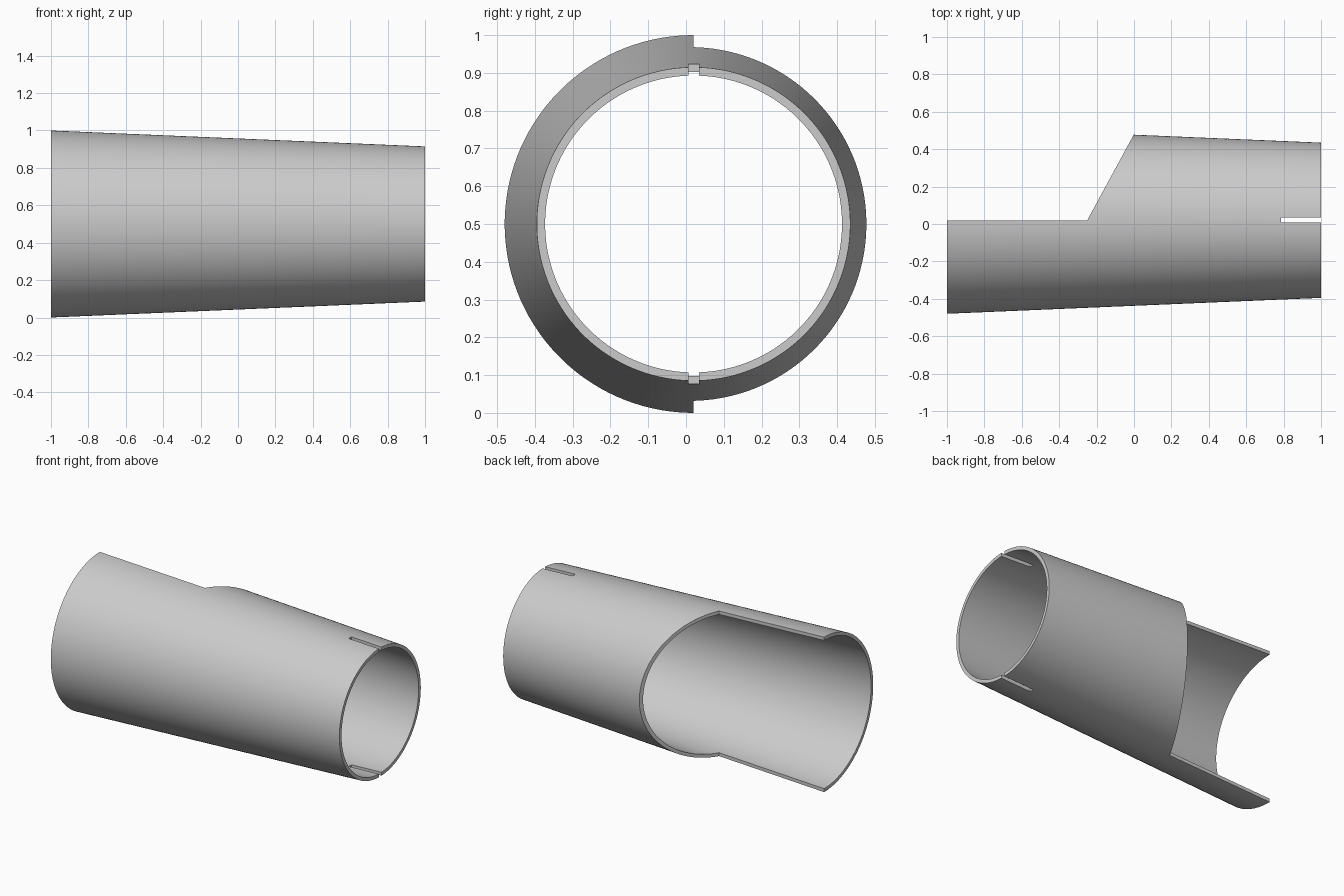
import bpy, bmesh, math

cube = bpy.data.objects.get("Cube")
if cube:
    bpy.data.objects.remove(cube, do_unlink=True)

CY, CZ = 0.02, 0.5      # tube axis, running along x
SEGMENTS = 128
WALL = 0.022

grey = bpy.data.materials.new("light grey")
grey.use_nodes = True
colour = (0.6, 0.6, 0.6, 1)
grey.diffuse_color = colour
grey.node_tree.nodes["Principled BSDF"].inputs["Base Color"].default_value = colour


def make_object(name, bm):
    bmesh.ops.recalc_face_normals(bm, faces=bm.faces[:])
    mesh = bpy.data.meshes.new(name)
    bm.to_mesh(mesh)
    bm.free()
    mesh.materials.append(grey)
    obj = bpy.data.objects.new(name, mesh)
    bpy.context.collection.objects.link(obj)
    return obj


def prism(name, outline):
    """Tall cutter with the given outline in the xy plane."""
    bm = bmesh.new()
    face = bm.faces.new([bm.verts.new((x, y, -0.5)) for x, y in outline])
    grown = bmesh.ops.extrude_face_region(bm, geom=[face])["geom"]
    verts = [v for v in grown if isinstance(v, bmesh.types.BMVert)]
    bmesh.ops.translate(bm, verts=verts, vec=(0, 0, 2))
    obj = make_object(name, bm)
    obj.hide_render = True
    obj.hide_viewport = True
    return obj


# Tapered tube: four rings joined in a closed loop
bm = bmesh.new()
rings = []
for x, r in [(-1, 0.5), (1, 0.415), (1, 0.415 - WALL), (-1, 0.5 - WALL)]:
    ring = []
    for i in range(SEGMENTS):
        a = math.tau * (i + 0.5) / SEGMENTS
        ring.append(bm.verts.new((x, CY + r * math.cos(a), CZ + r * math.sin(a))))
    rings.append(ring)
for k in range(4):
    a, b = rings[k], rings[(k + 1) % 4]
    for i in range(SEGMENTS):
        j = (i + 1) % SEGMENTS
        bm.faces.new((a[i], a[j], b[j], b[i]))
tube = make_object("tapered_tube", bm)

# Open half with a slanted end, and the narrow slots at the small end
cutters = [
    prism("half_cutter", [(-1.2, CY), (-0.25, CY), (0.05, CY + 0.552), (-1.2, CY + 0.552)]),
    prism("slot_cutter", [(0.785, CY - 0.013), (1.2, CY - 0.013),
                          (1.2, CY + 0.015), (0.785, CY + 0.015)]),
]
bpy.context.view_layer.objects.active = tube
tube.select_set(True)
for cutter in cutters:
    mod = tube.modifiers.new(cutter.name, "BOOLEAN")
    mod.operation = "DIFFERENCE"
    mod.solver = "EXACT"
    mod.object = cutter
    bpy.ops.object.modifier_apply(modifier=mod.name)
    bpy.data.objects.remove(cutter, do_unlink=True)

bpy.ops.object.shade_smooth_by_angle(angle=math.radians(30))
